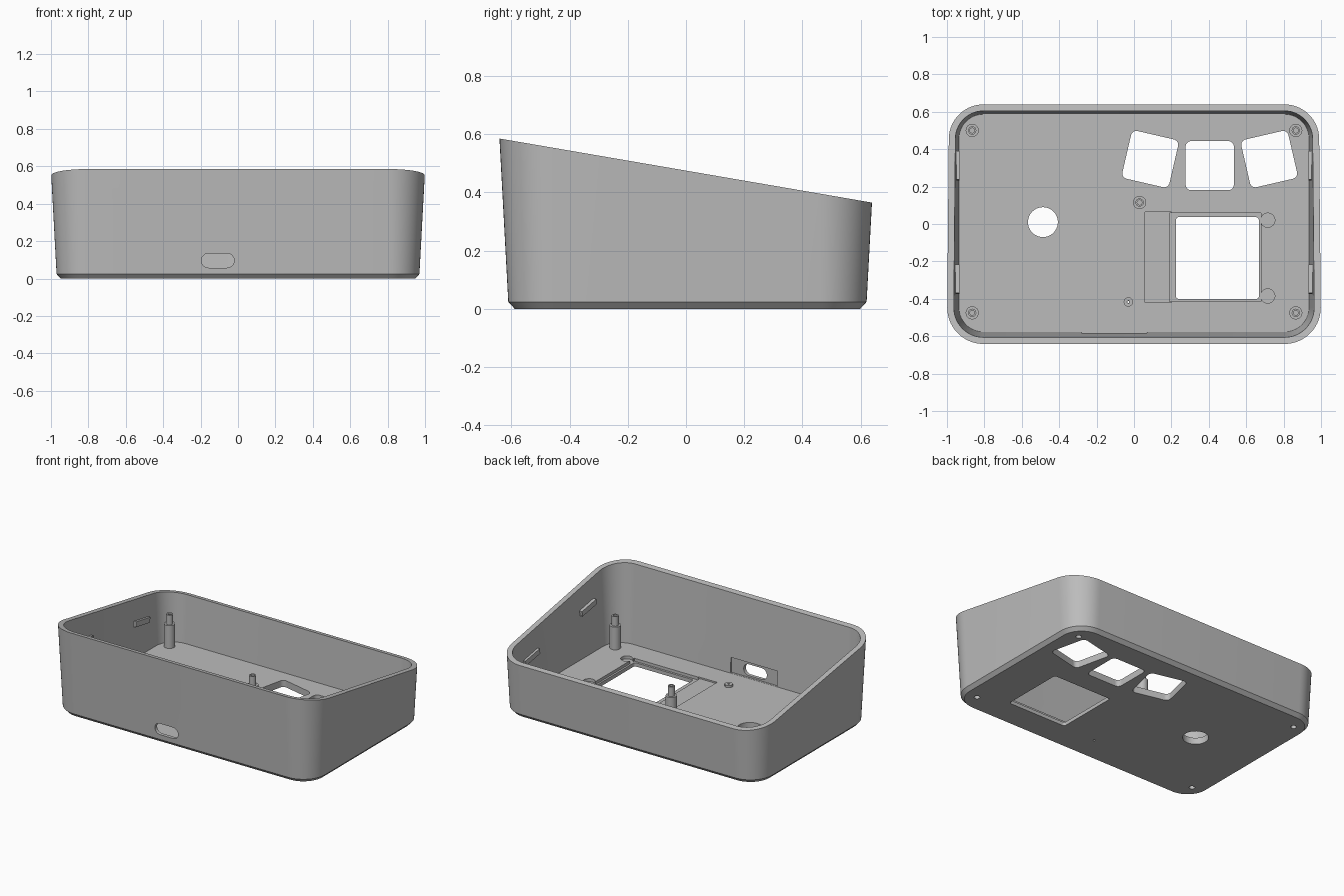
import bpy, bmesh
from math import radians, sin, cos, pi
from mathutils import Matrix, Vector

if "Cube" in bpy.data.objects:
    bpy.data.objects.remove(bpy.data.objects["Cube"], do_unlink=True)

FLOOR = 0.045          # height of the inner floor
DRAFT = 0.054          # outward lean of the walls
WALL = 0.034
RIM_MID, RIM_SLOPE = 0.475, -0.172

grey = bpy.data.materials.new("plain grey")
grey.use_nodes = True
grey.diffuse_color = (0.5, 0.5, 0.5, 1)
grey.node_tree.nodes["Principled BSDF"].inputs["Base Color"].default_value = grey.diffuse_color


def outline(w, h, r, seg=10):
    """Rounded rectangle; a circle when r is half of w and h."""
    pts = []
    for q, (sx, sy) in enumerate([(1, 1), (-1, 1), (-1, -1), (1, -1)]):
        for i in range(seg + 1 if r else 1):
            a = (q + i / seg) * pi / 2
            pts.append(Vector((sx * (w / 2 - r) + r * cos(a),
                               sy * (h / 2 - r) + r * sin(a), 0)))
    return pts


def lift(pts, z):
    return [Vector((p.x, p.y, z)) for p in pts]


def loft(name, rings, matrix=Matrix()):
    """Closed solid through a stack of matching rings."""
    bm = bmesh.new()
    loops = [[bm.verts.new(p) for p in ring] for ring in rings]
    n = len(loops[0])
    for a, b in zip(loops, loops[1:]):
        for i in range(n):
            j = (i + 1) % n
            bm.faces.new((a[i], a[j], b[j], b[i]))
    bm.faces.new(loops[0][::-1])
    bm.faces.new(loops[-1])
    bmesh.ops.remove_doubles(bm, verts=bm.verts, dist=1e-5)
    bmesh.ops.transform(bm, matrix=matrix, verts=bm.verts)
    bmesh.ops.recalc_face_normals(bm, faces=bm.faces)
    mesh = bpy.data.meshes.new(name)
    bm.to_mesh(mesh)
    bm.free()
    mesh.materials.append(grey)
    ob = bpy.data.objects.new(name, mesh)
    bpy.context.collection.objects.link(ob)
    return ob


def prism(name, w, h, r, z0, z1, matrix=Matrix()):
    pts = outline(w, h, r)
    return loft(name, [lift(pts, z0), lift(pts, z1)], matrix)


def at(x, y, z=0, turn=0):
    return Matrix.Translation((x, y, z)) @ Matrix.Rotation(radians(turn), 4, "Z")


def activate(ob):
    bpy.ops.object.select_all(action="DESELECT")
    ob.select_set(True)
    bpy.context.view_layer.objects.active = ob


def cut(target, cutter):
    cutter.hide_render = True
    mod = target.modifiers.new("cut", "BOOLEAN")
    mod.operation, mod.solver, mod.object = "DIFFERENCE", "EXACT", cutter
    activate(target)
    bpy.ops.object.modifier_apply(modifier=mod.name)
    bpy.data.objects.remove(cutter, do_unlink=True)


# Open tray: chamfered base, leaning walls, sloped rim, inner cavity
def body_ring(grow, z):
    return [p + Vector((0, 0.005, 0)) for p in
            lift(outline(1.94 + 2 * grow, 1.232 + 2 * grow, 0.165 + grow, 14), z)]


def rim_ring(grow, z):
    ring = []
    for p, q in zip(body_ring(grow, z), body_ring(grow + DRAFT, z + 1)):
        d = q - p
        t = (RIM_MID + RIM_SLOPE * p.y - p.z) / (1 - RIM_SLOPE * d.y)
        ring.append(p + d * t)
    return ring


tray = loft("tray", [body_ring(-0.022, 0), body_ring(0, 0.024), rim_ring(0, 0.024),
                     rim_ring(-WALL, FLOOR), body_ring(-WALL, FLOOR)])

# Button openings, the outer two fanned
for side in (-1, 0, 1):
    cut(tray, prism("button_cutter", 0.258, 0.262, 0.03, -0.1, 0.2,
                    at(0.405 + 0.318 * side, 0.312 + 0.035 * abs(side), 0, 13 * side)))

# Round opening
cut(tray, prism("round_cutter", 0.16, 0.16, 0.08, -0.1, 0.2, at(-0.487, 0.01)))

# Screen seat: cable strip, stepped frame, corner reliefs and window
cut(tray, prism("strip_cutter", 0.14, 0.484, 0, FLOOR - 0.01, 0.1, at(0.13, -0.178)))
cut(tray, prism("seat_cutter", 0.49, 0.474, 0, FLOOR - 0.02, 0.1, at(0.435, -0.178)))
for y in (0.02, -0.385):
    cut(tray, prism("relief_cutter", 0.076, 0.076, 0.038, FLOOR - 0.02, 0.11, at(0.715, y)))
cut(tray, prism("window_cutter", 0.443, 0.437, 0.015, -0.1, 0.2, at(0.446, -0.182)))

# Cable slot through the front wall, with a pocket behind it
cut(tray, prism("pocket_cutter", 0.35, 0.05, 0, FLOOR + 0.001, 0.15, at(-0.105, -0.565)))
cut(tray, prism("slot_cutter", 0.175, 0.077, 0.0385, 0.5, 0.7,
                Matrix.Translation((-0.108, 0, 0.096)) @ Matrix.Rotation(pi / 2, 4, "X")))


# Stepped hollow posts
def post(name, x, y, shoulder, top):
    steps = [(0.035, FLOOR - 0.005), (0.035, shoulder), (0.022, shoulder),
             (0.022, top), (0.013, top), (0.013, top - 0.1)]
    return loft(name, [lift(outline(2 * r, 2 * r, r, 6), z) for r, z in steps], at(x, y))


parts = [tray, post("middle_post", 0.03, 0.115, 0.17, 0.235)]
for side, x in (("left", 0.865), ("right", -0.865)):
    for end, y in (("back", 0.5), ("front", -0.475)):
        parts.append(post(f"{end}_{side}_post", x, y, 0.2, 0.265))
        # Screw pocket under each corner post
        cut(tray, prism("screw_cutter", 0.036, 0.036, 0.018, -0.1, 0.03, at(x, y)))

# Small locating boss with a pinhole
cut(tray, prism("pin_cutter", 0.014, 0.014, 0.007, -0.1, 0.2, at(-0.03, -0.417)))
boss_steps = [(0.007, FLOOR), (0.025, FLOOR), (0.025, FLOOR + 0.015),
              (0.007, FLOOR + 0.015), (0.007, FLOOR)]
boss = loft("locating_boss", [lift(outline(2 * r, 2 * r, r, 6), z) for r, z in boss_steps],
            at(-0.03, -0.417))
cut(boss, prism("pin_cutter", 0.012, 0.012, 0.006, -0.1, 0.2, at(-0.03, -0.417)))
parts.append(boss)

# Snap tabs on the side walls, parallel to the rim
for side, x in (("left", 0.951), ("right", -0.951)):
    for end, y in (("back", 0.312), ("front", -0.295)):
        z = RIM_MID + RIM_SLOPE * y - 0.16
        parts.append(prism(f"{end}_{side}_tab", 0.036, 0.155, 0, -0.018, 0.018,
                           Matrix.Translation((x, y, z))
                           @ Matrix.Rotation(radians(-9.8), 4, "X")))

for ob in parts:
    activate(ob)
    bpy.ops.object.shade_smooth_by_angle(angle=radians(30))
